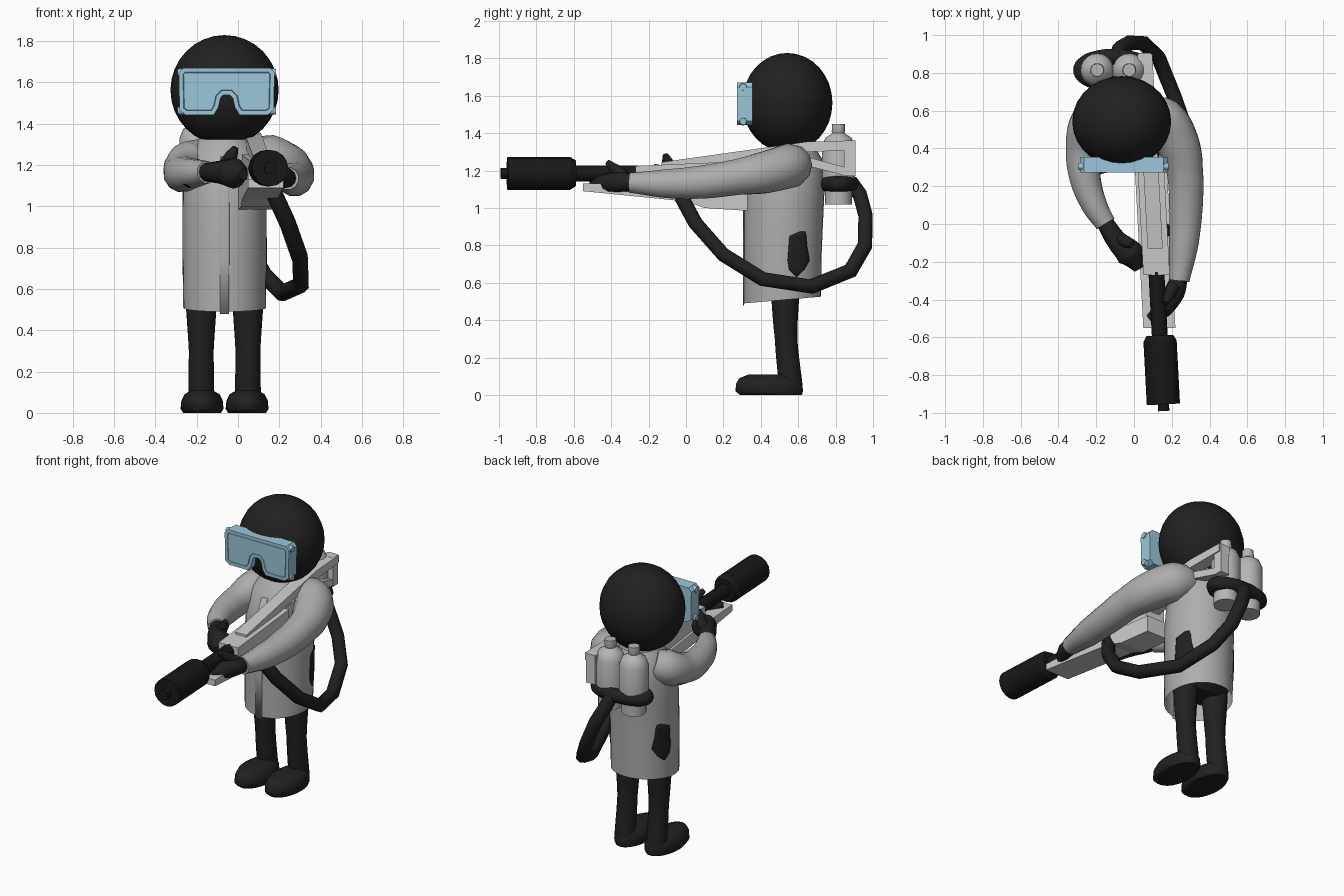
import bpy, bmesh, math
from mathutils import Vector

cube = bpy.data.objects.get("Cube")
if cube:
    bpy.data.objects.remove(cube, do_unlink=True)

CX = -0.065  # centre line of the figure


def material(name, r, g, b):
    m = bpy.data.materials.new(name)
    m.use_nodes = True
    m.diffuse_color = (r, g, b, 1)
    m.node_tree.nodes["Principled BSDF"].inputs["Base Color"].default_value = (r, g, b, 1)
    return m


BLACK = material("soft black", 0.015, 0.015, 0.015)
DARK = material("barrel black", 0.009, 0.009, 0.009)
COAT = material("coat grey", 0.42, 0.42, 0.42)
GUN = material("light grey", 0.6, 0.6, 0.6)
TANK = material("tank grey", 0.47, 0.47, 0.47)
BLUE = material("goggle blue", 0.33, 0.57, 0.7)


def finish(name, mesh, mat, angle=40):
    obj = bpy.data.objects.new(name, mesh)
    bpy.context.collection.objects.link(obj)
    mesh.materials.clear()
    mesh.materials.append(mat)
    bpy.ops.object.select_all(action='DESELECT')
    obj.select_set(True)
    bpy.context.view_layer.objects.active = obj
    bpy.ops.object.shade_smooth_by_angle(angle=math.radians(angle))
    return obj


def from_bmesh(name, bm, mat, angle=40):
    bmesh.ops.recalc_face_normals(bm, faces=bm.faces)
    mesh = bpy.data.meshes.new(name)
    bm.to_mesh(mesh)
    bm.free()
    return finish(name, mesh, mat, angle)


def loft(name, rings, mat, x, y, sides=24, tilt=0.0, angle=40, open_bottom=False):
    """Stack of ellipses (z, y offset, x radius, y radius); tilt slopes the lowest one."""
    bm = bmesh.new()
    loops = []
    for i, (z, dy, rx, ry) in enumerate(rings):
        loop = []
        for k in range(sides):
            a = math.tau * k / sides
            dz = tilt * math.sin(a) if i == 0 else 0
            loop.append(bm.verts.new((x + rx * math.cos(a), y + dy + ry * math.sin(a), z + dz)))
        loops.append(loop)
    for lo, hi in zip(loops, loops[1:]):
        for k in range(sides):
            n = (k + 1) % sides
            bm.faces.new((lo[k], lo[n], hi[n], hi[k]))
    if not open_bottom:
        bm.faces.new(loops[0])
    bm.faces.new(loops[-1])
    return from_bmesh(name, bm, mat, angle)


def tube(name, points, mat, smooth=True, cyclic=False, res=4, angle=50):
    """Round tube through (x, y, z, radius) points."""
    cu = bpy.data.curves.new(name, 'CURVE')
    cu.dimensions = '3D'
    cu.bevel_depth = 1.0
    cu.bevel_resolution = res
    cu.use_fill_caps = True
    cu.resolution_u = 5
    sp = cu.splines.new('BEZIER' if smooth else 'POLY')
    pts = sp.bezier_points if smooth else sp.points
    pts.add(len(points) - 1)
    for p, (x, y, z, r) in zip(pts, points):
        p.co = (x, y, z) if smooth else (x, y, z, 1)
        p.radius = r
        if smooth:
            p.handle_left_type = p.handle_right_type = 'AUTO'
    sp.use_cyclic_u = cyclic
    temp = bpy.data.objects.new(name + "_curve", cu)
    bpy.context.collection.objects.link(temp)
    dg = bpy.context.evaluated_depsgraph_get()
    mesh = bpy.data.meshes.new_from_object(temp.evaluated_get(dg))
    bpy.data.objects.remove(temp, do_unlink=True)
    return finish(name, mesh, mat, angle)


def gun_x(y):
    return 0.105 - 0.053 * y


def gun_part(name, profile, width):
    """Side profile of (y, z) points, extruded across the gun axis."""
    bm = bmesh.new()
    sides = [[bm.verts.new((gun_x(y) + s * width / 2, y, z)) for y, z in profile] for s in (-1, 1)]
    for s in sides:
        bm.faces.new(s)
    n = len(profile)
    for k in range(n):
        j = (k + 1) % n
        bm.faces.new((sides[0][k], sides[0][j], sides[1][j], sides[1][k]))
    return from_bmesh(name, bm, GUN, 10)


# Head
bm = bmesh.new()
bmesh.ops.create_uvsphere(bm, u_segments=28, v_segments=16, radius=1)
bmesh.ops.scale(bm, vec=(0.262, 0.241, 0.266), verts=bm.verts)
bmesh.ops.translate(bm, vec=(CX, 0.542, 1.563), verts=bm.verts)
from_bmesh("head", bm, BLACK)

# Goggles: mirrored outline with nose notch, fine groove around the lens
GX = CX + 0.01
half = [(0.015, 1.54), (0.03, 1.525), (0.04, 1.48), (0.062, 1.443), (0.2, 1.443),
        (0.228, 1.465), (0.232, 1.648), (0.21, 1.67)]
outline = half + [(-x, z) for x, z in reversed(half)]
bm = bmesh.new()
front = bm.faces.new([bm.verts.new((GX + x, 0.355, z)) for x, z in outline])
back = bmesh.ops.extrude_face_region(bm, geom=[front])
moved = [g for g in back["geom"] if isinstance(g, bmesh.types.BMVert)]
bmesh.ops.translate(bm, vec=(0, -0.083, 0), verts=moved)
bm.normal_update()
lens = min((f for f in bm.faces if len(f.verts) == len(outline)), key=lambda f: f.calc_center_median().y)
for thick, push in ((0.02, 0), (0.002, 0.004), (0.002, -0.004)):
    bmesh.ops.inset_region(bm, faces=[lens], thickness=thick, use_even_offset=True)
    bmesh.ops.translate(bm, vec=(0, push, 0), verts=lens.verts)
from_bmesh("goggles", bm, BLUE, 30)
for s, side in ((-1, "right"), (1, "left")):
    for z, level in ((1.463, "lower"), (1.647, "upper")):
        x = GX + s * 0.21
        tube(f"goggle_bolt_{side}_{level}", [(x, 0.305, z, 0.022), (x + s * 0.028, 0.305, z, 0.018)], BLUE, smooth=False)

# Coat body, open at the hem
CY = 0.515
coat = [(0.508, 0, 0.2, 0.207), (0.75, 0.002, 0.203, 0.208), (1.0, 0.008, 0.203, 0.213),
        (1.15, 0.02, 0.2, 0.208), (1.26, 0.04, 0.175, 0.175), (1.33, 0.05, 0.12, 0.12)]
loft("coat", coat, COAT, CX, CY, sides=32, tilt=0.018, open_bottom=True)


def coat_at(a, z, lift):
    z0 = min(max(z, coat[0][0]), coat[-1][0])
    for lo, hi in zip(coat, coat[1:]):
        if z0 <= hi[0]:
            t = (z0 - lo[0]) / (hi[0] - lo[0])
            dy, rx, ry = (lo[i] + t * (hi[i] - lo[i]) for i in (1, 2, 3))
            return (CX + (rx + lift) * math.cos(a), CY + dy + (ry + lift) * math.sin(a), z)


def coat_plate(name, rows, mat, mirror=False):
    """Thin plate that follows the coat, from rows of (z, start angle, end angle)."""
    bm = bmesh.new()
    n = 6
    grid = []
    for z, a, b in rows:
        angles = [a + (b - a) * k / n for k in range(n + 1)]
        grid.append([bm.verts.new(coat_at(math.pi - t if mirror else t, z, 0.001)) for t in angles])
    for lo, hi in zip(grid, grid[1:]):
        for k in range(n):
            bm.faces.new((lo[k], lo[k + 1], hi[k + 1], hi[k]))
    mod = from_bmesh(name, bm, mat).modifiers.new("thickness", 'SOLIDIFY')
    mod.thickness = 0.006
    mod.offset = 0


FRONT = -math.pi / 2
coat_plate("coat_placket", [(z, FRONT - 0.11, FRONT + 0.11) for z in (0.478, 0.75, 1.0, 1.15, 1.24)], COAT)
tear = [(0.635, 0.34, 0.38), (0.67, 0.17, 0.58), (0.72, 0.13, 0.75), (0.8, 0.15, 0.65), (0.85, 0.16, 0.62), (0.875, 0.45, 0.58)]
coat_plate("coat_tear_left", tear, BLACK)
coat_plate("coat_tear_right", tear, BLACK, mirror=True)

# Sleeves and gloves
tube("left_sleeve", [(0.04, 0.58, 1.24, 0.09), (0.15, 0.55, 1.225, 0.122), (0.235, 0.42, 1.19, 0.115),
                     (0.27, 0.27, 1.165, 0.098), (0.275, 0.1, 1.14, 0.092), (0.265, -0.1, 1.13, 0.08),
                     (0.24, -0.3, 1.135, 0.055)], COAT)
sleeve = tube("right_sleeve", [(-0.17, 0.58, 1.24, 0.09), (-0.235, 0.53, 1.21, 0.108), (-0.27, 0.4, 1.165, 0.092),
                               (-0.26, 0.25, 1.155, 0.085), (-0.21, 0.1, 1.16, 0.07), (-0.15, 0, 1.165, 0.055)], COAT)

# Small tears on the right sleeve
sleeve.data.materials.append(BLACK)
tears = [(Vector((-0.31, 0.48, 1.1)), 0.04), (Vector((-0.24, 0.1, 1.12)), 0.03)]
for face in sleeve.data.polygons:
    if any((face.center - spot).length < size for spot, size in tears):
        face.material_index = 1

tube("left_glove", [(0.24, -0.28, 1.135, 0.045), (0.215, -0.36, 1.14, 0.055), (0.15, -0.45, 1.13, 0.05), (0.08, -0.5, 1.14, 0.02)], BLACK)
tube("left_thumb", [(0.21, -0.33, 1.17, 0.035), (0.185, -0.38, 1.21, 0.028), (0.165, -0.42, 1.245, 0.015)], BLACK)
tube("right_glove", [(-0.155, 0.01, 1.165, 0.045), (-0.09, -0.09, 1.165, 0.055), (-0.02, -0.16, 1.16, 0.075), (0.025, -0.24, 1.155, 0.025)], BLACK)
tube("right_thumb", [(-0.07, -0.08, 1.19, 0.035), (-0.03, -0.1, 1.25, 0.03), (-0.012, -0.11, 1.285, 0.015)], BLACK)

# Hips, legs and boots
loft("hips", [(0.54, 0, 0.17, 0.08), (0.6, 0, 0.19, 0.15), (0.66, 0, 0.195, 0.195)], BLACK, CX, 0.52)
boot = [(0, 0.01, 0.092, 0.165), (0.02, 0, 0.104, 0.18), (0.06, 0, 0.1, 0.178), (0.09, 0, 0.085, 0.16), (0.11, 0.01, 0.05, 0.12)]
for s, side in ((-1, "right"), (1, "left")):
    x = CX + s * 0.113
    tube(f"{side}_leg", [(x, 0.53, 0.58, 0.078), (x, 0.535, 0.3, 0.06), (x, 0.56, 0.05, 0.063)], BLACK)
    loft(f"{side}_boot", boot, BLACK, x - s * 0.004, 0.445, angle=60)

# Gun
gun_part("gun_receiver", [(-0.27, 1.11), (-0.27, 1.225), (0.3, 1.25), (0.3, 1.06), (0, 1.06)], 0.14)
gun_part("gun_underside", [(-0.55, 1.09), (-0.55, 1.13), (-0.2, 1.13), (0.33, 1.09), (0.33, 0.985), (0.1, 1.0), (0, 1.035)], 0.17)
gun_part("gun_top_rail", [(-0.13, 1.2), (-0.13, 1.245), (0.65, 1.355), (0.9, 1.36), (0.9, 1.31), (0.66, 1.3)], 0.08)
gun_part("gun_stock_strut", [(0.3, 1.24), (0.3, 1.15), (0.65, 1.225), (0.86, 1.17), (0.86, 1.215), (0.66, 1.27)], 0.06)
gun_part("gun_butt", [(0.845, 1.17), (0.905, 1.17), (0.905, 1.36), (0.845, 1.36)], 0.065)


def gun_tube(name, stations):
    tube(name, [(gun_x(y), y, 1.185, r) for y, r in stations], DARK, smooth=False, res=6, angle=30)


gun_tube("gun_barrel", [(-0.255, 0.042), (-0.64, 0.042)])
gun_tube("gun_muzzle", [(-0.59, 0.07), (-0.62, 0.088), (-0.955, 0.088)])
gun_tube("gun_muzzle_tip", [(-0.94, 0.03), (-0.99, 0.03)])

# Twin back tanks, holding ring and hose
tank = [(1.02, 0, 0.073, 0.073), (1.13, 0, 0.073, 0.073), (1.15, 0, 0.088, 0.088), (1.33, 0, 0.088, 0.088),
        (1.375, 0, 0.07, 0.07), (1.4, 0, 0.032, 0.032), (1.41, 0, 0.036, 0.036), (1.45, 0, 0.034, 0.034)]
for x, side in ((-0.195, "right"), (-0.025, "left")):
    loft(f"{side}_tank", tank, TANK, x, 0.815, sides=20, angle=35)
ring = []
for k in range(12):
    a = math.tau * k / 12
    ring.append((-0.11 + 0.17 * math.cos(a), 0.815 + 0.07 * math.sin(a), 1.13, 0.042))
tube("tank_ring", ring, BLACK, cyclic=True)
hose = [(-0.09, 0.88, 1.14), (-0.075, 0.93, 1.07), (-0.02, 0.96, 0.96), (0.05, 0.957, 0.8), (0.13, 0.88, 0.665),
        (0.215, 0.67, 0.58), (0.305, 0.41, 0.62), (0.3, 0.2, 0.75), (0.24, 0.05, 0.92), (0.18, -0.02, 1.05), (0.15, -0.04, 1.13)]
tube("hose", [(x, y, z, 0.041) for x, y, z in hose], BLACK, smooth=False, res=2, angle=60)
